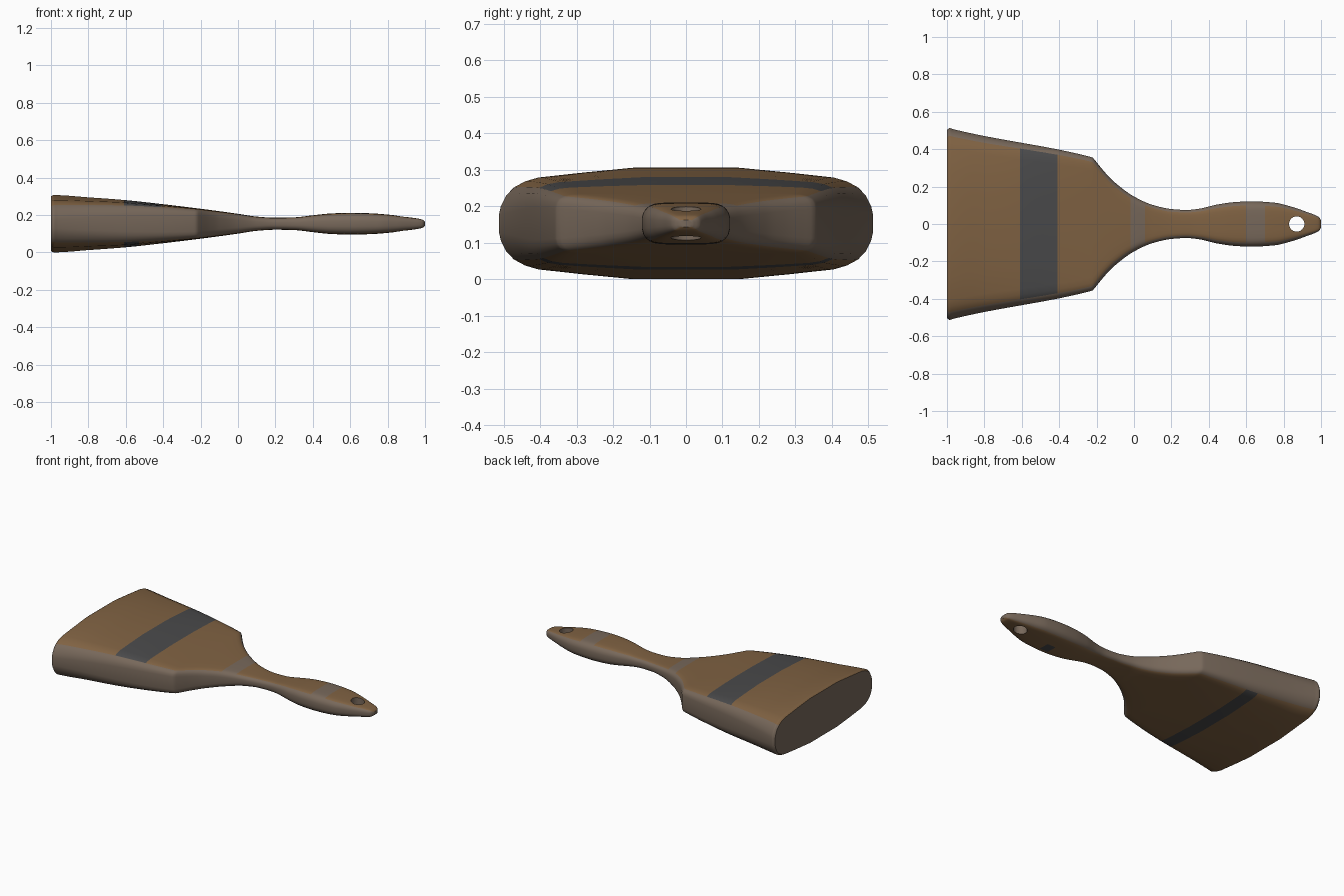
import bpy, bmesh, math

if "Cube" in bpy.data.objects:
    bpy.data.objects.remove(bpy.data.objects["Cube"])

def material(name, rgb):
    m = bpy.data.materials.new(name)
    m.diffuse_color = (*rgb, 1)
    m.use_nodes = True
    m.node_tree.nodes["Principled BSDF"].inputs["Base Color"].default_value = m.diffuse_color
    return m

BASE, BROWN, DARK = 0, 1, 2
mats = [material("grey brown", (0.185, 0.138, 0.103)),
        material("wood brown", (0.215, 0.122, 0.055)),
        material("dark grey", (0.068, 0.068, 0.070))]
ZC = 0.153

# half width and half thickness along the length
WIDTH = [(-1, .503), (-.985, .513), (-.97, .508), (-.24, .361), (-.22, .354), (-.205, .336),
         (-.15, .27), (-.1, .22), (0, .147), (.1, .102), (.2, .08), (.28, .075), (.35, .082),
         (.45, .105), (.55, .118), (.63, .121), (.75, .114), (.85, .09), (.93, .062),
         (.975, .045), (.99, .036), (1, .018)]
THICK = [(-1, .146), (-.985, .153), (-.8, .141), (-.6, .126), (-.45, .110), (-.2, .08),
         (0, .053), (.1, .038), (.2, .032), (.3, .034), (.4, .045), (.5, .055), (.6, .058),
         (.7, .056), (.8, .049), (.9, .036), (.97, .026), (.99, .02), (1, .01)]

def curve(table, x):
    """Smooth interpolation with limited slopes, so that corners do not overshoot."""
    n = len(table)
    i = 0
    while i < n - 2 and x > table[i + 1][0]:
        i += 1
    def chord(k):
        (a, b), (c, d) = table[k], table[k + 1]
        return (d - b) / (c - a)
    def slope(k):
        if k == 0 or k == n - 1:
            return chord(min(k, n - 2))
        a, b = chord(k - 1), chord(k)
        return 2 * a * b / (a + b) if a * b > 0 else 0
    (x0, y0), (x1, y1) = table[i], table[i + 1]
    h = x1 - x0
    t = (x - x0) / h
    return ((2*t**3 - 3*t*t + 1) * y0 + (t**3 - 2*t*t + t) * h * slope(i)
            + (3*t*t - 2*t**3) * y1 + (t**3 - t*t) * h * slope(i + 1))

# quarter sections (fraction of width, fraction of thickness), centre to side
HEAD = [(0, 1), (.28, 1), (.55, .91), (.79, .82), (.86, .75), (.92, .64), (.96, .50), (.99, .30), (1, .15), (1, 0)]
SHOULDER = [(0, 1), (.28, 1), (.55, .99), (.80, .97), (.88, .95), (.93, .90), (.97, .81), (.99, .68), (1, .5), (1, 0)]
GRIP = [(0, 1), (.2, 1), (.4, .99), (.6, .97), (.72, .93), (.82, .85), (.91, .70), (.97, .50), (1, .25), (1, 0)]
PAINTED = 5          # columns from the centre that carry the flat-side colour

def quarter(x):
    a, b, f = (HEAD, SHOULDER, (x + 1) / .78) if x < -.22 else (SHOULDER, GRIP, min(1, (x + .22) / .4))
    return [(p[0] + (q[0] - p[0]) * f, p[1] + (q[1] - p[1]) * f) for p, q in zip(a, b)]

def ring(x):
    w, t = curve(WIDTH, x), curve(THICK, x)
    q = [(u * w, v * t) for u, v in quarter(x)]
    top = q + [(y, -z) for y, z in reversed(q[:-1])]          # +y half, top to bottom
    loop = top + [(-y, z) for y, z in reversed(top[1:-1])]    # -y half, bottom to top
    return [(x, y, ZC + z) for y, z in loop]

def colour(x, y, top, painted):
    if not painted:
        return BASE
    if -.61 < x < (-.41 if top else -.53):
        return DARK                                           # band across the head
    if not top and .60 < x < .66 and -.07 < y < -.005:
        return DARK                                           # small spot under the grip
    if top and (-.02 < x < .06 or .60 < x < .70):
        return BASE                                           # worn patches on the handle
    return BROWN

# brush body: rings lofted from bristle end to handle tip
xs = sorted([-1 + .01 * i for i in range(201)] + [-.995, -.985, .985, .995, .998])
bm = bmesh.new()
rings = [[bm.verts.new(p) for p in ring(x)] for x in xs]
n, half = len(rings[0]), len(rings[0]) // 2
for r0, r1, x0, x1 in zip(rings, rings[1:], xs, xs[1:]):
    for j in range(n):
        k = (j + 1) % n
        f = bm.faces.new((r0[j], r0[k], r1[k], r1[j]))
        c = f.calc_center_median()
        edge = min(j, n - 1 - j)                 # column counted from the top centre
        col = min(edge, half - 1 - edge)         # from the nearest flat side's centre
        f.material_index = colour((x0 + x1) / 2, c.y, c.z > ZC, col < PAINTED)
bm.faces.new(rings[0])
bm.faces.new(rings[-1])
bmesh.ops.recalc_face_normals(bm, faces=bm.faces[:])
mesh = bpy.data.meshes.new("brush")
bm.to_mesh(mesh)
bm.free()
for m in mats:
    mesh.materials.append(m)
brush = bpy.data.objects.new("brush", mesh)
bpy.context.collection.objects.link(brush)

# hanging hole
bpy.ops.mesh.primitive_cylinder_add(vertices=32, radius=.041, depth=.4, location=(.87, 0, ZC))
cutter = bpy.context.object
cutter.name = "hole_cutter"
cutter.hide_render = True
cutter.data.materials.append(mats[BASE])
bpy.ops.object.select_all(action='DESELECT')
brush.select_set(True)
bpy.context.view_layer.objects.active = brush
mod = brush.modifiers.new("hanging_hole", 'BOOLEAN')
mod.operation = 'DIFFERENCE'
mod.solver = 'EXACT'
mod.object = cutter
bpy.ops.object.modifier_apply(modifier=mod.name)
bpy.data.objects.remove(cutter, do_unlink=True)
bpy.ops.object.shade_smooth_by_angle(angle=math.radians(40))
